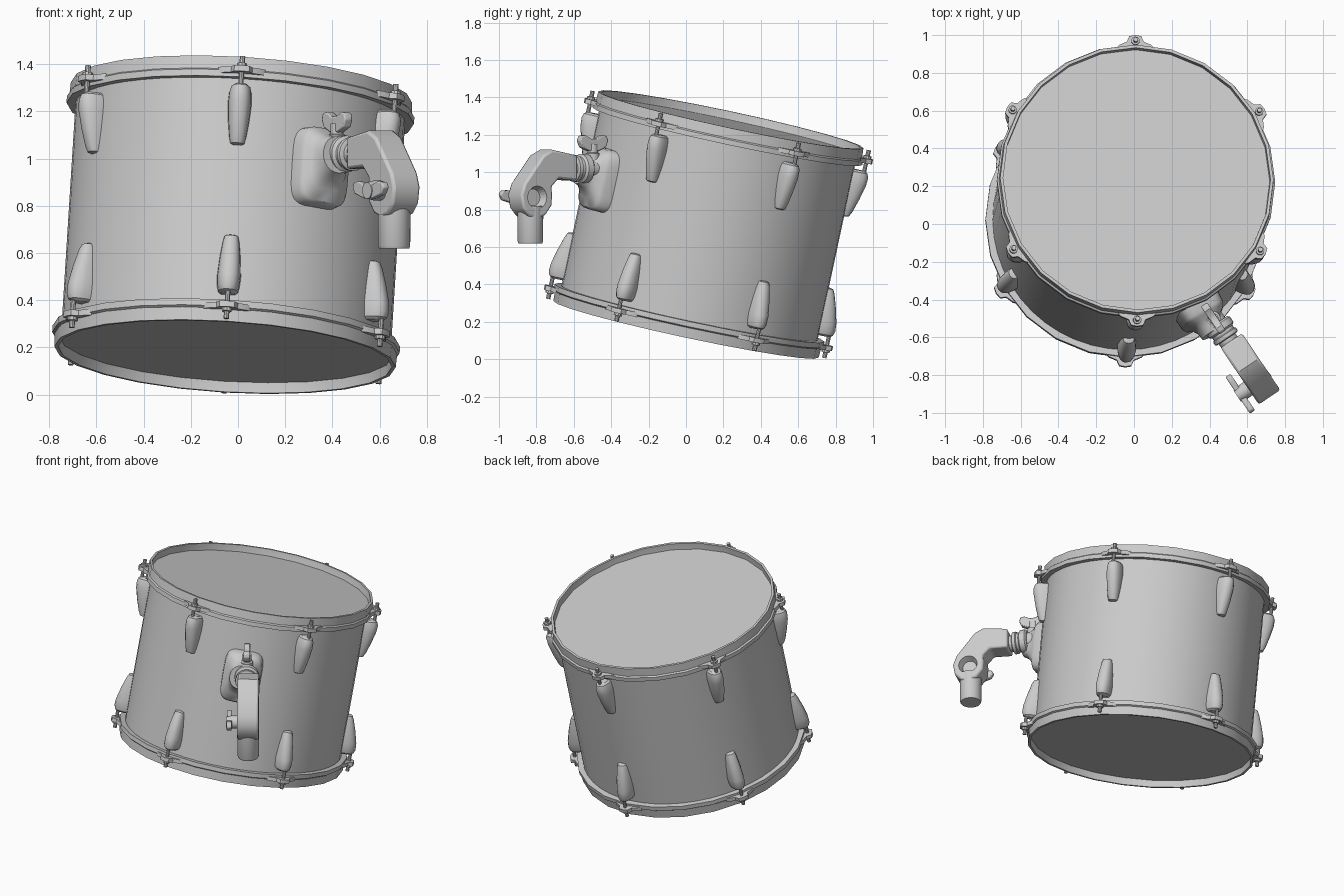
import bpy, bmesh, math
from mathutils import Matrix, Vector

if "Cube" in bpy.data.objects:
    bpy.data.objects.remove(bpy.data.objects["Cube"])

H = 1.148                      # drum length along its axis
SIDES = 24
AXIS = Vector((0.07, 0.24, 1.12)).normalized()
DRUM = Matrix.Translation((-0.055, 0, 0.16)) @ Vector((0, 0, 1)).rotation_difference(AXIS).to_matrix().to_4x4()
# arm frame: x runs outwards, y across the arm, z stays vertical
ARM = Matrix.Translation((0.42, -0.5, 0)) @ Matrix.Rotation(math.atan2(-0.83, 0.56), 4, 'Z')
FLIP = Matrix.Translation((0, 0, H)) @ Matrix.Scale(-1, 4, (0, 0, 1))


def loft(name, rings, frame, caps=True, closed=False):
    """Skin a list of equal-length point rings."""
    bm = bmesh.new()
    vr = [[bm.verts.new(frame @ Vector(p)) for p in r] for r in rings]
    n = len(vr[0])
    pairs = list(zip(vr, vr[1:])) + ([(vr[-1], vr[0])] if closed else [])
    for a, b in pairs:
        for i in range(n):
            j = (i + 1) % n
            bm.faces.new((a[i], a[j], b[j], b[i]))
    if caps and not closed:
        bm.faces.new(vr[0])
        bm.faces.new(vr[-1])
    bmesh.ops.recalc_face_normals(bm, faces=bm.faces)
    me = bpy.data.meshes.new(name)
    bm.to_mesh(me)
    bm.free()
    ob = bpy.data.objects.new(name, me)
    bpy.context.collection.objects.link(ob)
    return ob


def lathe(name, prof, frame, n=SIDES, caps=True, closed=False):
    ang = [2 * math.pi * i / n for i in range(n)]
    return loft(name, [[(r * math.cos(a), r * math.sin(a), z) for a in ang] for r, z in prof],
                frame, caps, closed)


def rounded(w, h, n=24, e=0.5):
    """Superellipse outline with half sizes w, h."""
    out = []
    for i in range(n):
        a = 2 * math.pi * i / n
        c, s = math.cos(a), math.sin(a)
        out.append((w * math.copysign(abs(c) ** e, c), h * math.copysign(abs(s) ** e, s)))
    return out


def bevel(ob, w):
    m = ob.modifiers.new("bevel", 'BEVEL')
    m.width, m.segments, m.limit_method, m.angle_limit = w, 2, 'ANGLE', math.radians(40)
    return ob


# shell
lathe("shell", [(0.70, 0.05), (0.70, H - 0.05)], DRUM, 48, caps=False)

# lug sections: height, half width, depth out of the shell
LUG = [(0.77, 0.018, 0.02), (0.775, 0.03, 0.036), (0.80, 0.036, 0.048), (0.87, 0.045, 0.07),
       (0.95, 0.051, 0.09), (0.995, 0.048, 0.093), (1.018, 0.042, 0.085), (1.028, 0.03, 0.07)]
EAR = [(0.72, -0.10), (0.735, -0.085), (0.752, -0.045), (0.782, -0.032), (0.788, 0),
       (0.782, 0.032), (0.752, 0.045), (0.735, 0.085), (0.72, 0.10)]

for end, side in (("top", DRUM), ("bottom", DRUM @ FLIP)):
    # head and hoop
    lathe(end + "_head", [(0.715, H - 0.055), (0.715, H - 0.045)], side)
    lathe(end + "_hoop", [(0.709, H), (0.725, H), (0.728, H - 0.055), (0.738, H - 0.062),
                          (0.738, H - 0.09), (0.70, H - 0.09), (0.707, H - 0.06)], side, closed=True)
    for k in range(6):
        f = side @ Matrix.Rotation(math.radians(30 + 60 * k), 4, 'Z')
        tag = f"{end}_{k + 1}"
        # lug body
        loft("lug_" + tag, [[(0.69 + x, y, h) for x, y in rounded(d, w, 16, 0.8)] for h, w, d in LUG], f)
        # hoop ear
        loft("hoop_ear_" + tag, [[(x, y, z) for x, y in EAR] for z in (H - 0.075, H - 0.05)], f)
        # tension rod with stepped head
        lathe("rod_" + tag, [(0.011, 1.0), (0.011, H - 0.05), (0.022, H - 0.05), (0.022, H - 0.036),
                             (0.012, H - 0.034), (0.012, H - 0.005)],
              f @ Matrix.Translation((0.755, 0, 0)), 10)

# bracket on the shell: out from axis, half width, half height, centre height, squareness
BR = [(0.66, 0.125, 0.172, 0.71, 0.45), (0.745, 0.12, 0.167, 0.71, 0.45), (0.765, 0.11, 0.155, 0.71, 0.5),
      (0.785, 0.085, 0.12, 0.725, 0.6), (0.82, 0.075, 0.09, 0.74, 0.8), (0.86, 0.072, 0.078, 0.745, 0.95)]
f = DRUM @ Matrix.Rotation(math.radians(-60), 4, 'Z')
loft("bracket_base", [[(r, y, hc + z) for y, z in rounded(w, h, 32, e)] for r, w, h, hc, e in BR], f)

# neck and collar
along = ARM @ Matrix.Translation((0, 0, 1.02)) @ Matrix.Rotation(math.pi / 2, 4, 'Y')
lathe("neck", [(0.055, -0.08), (0.055, 0.09), (0.05, 0.2)], along)
lathe("neck_collar", [(0.066, 0.03), (0.078, 0.04), (0.078, 0.075), (0.064, 0.085), (0.064, 0.10),
                      (0.072, 0.105), (0.072, 0.125), (0.062, 0.13)], along)

# elbow arm
ELBOW = [(0.15, 1.09), (0.31, 1.12), (0.37, 1.09), (0.49, 0.94), (0.512, 0.88), (0.50, 0.81), (0.46, 0.765),
         (0.41, 0.75), (0.355, 0.77), (0.315, 0.82), (0.31, 0.88), (0.315, 0.92), (0.27, 0.965), (0.15, 0.955)]
elbow = bevel(loft("elbow_arm", [[(s, p, z) for s, z in ELBOW] for p in (-0.055, 0.082)], ARM), 0.012)
across = ARM @ Matrix.Translation((0.411, 0, 0.865)) @ Matrix.Rotation(-math.pi / 2, 4, 'X')
cup = lathe("cup_cutter", [(0.045, 0.04), (0.068, 0.10)], across)
cup.hide_render = True
cup.hide_viewport = True
m = elbow.modifiers.new("cup", 'BOOLEAN')
m.operation, m.object, m.solver = 'DIFFERENCE', cup, 'EXACT'

# downward socket
lathe("tube_socket", [(0.064, 0.62), (0.068, 0.63), (0.07, 0.82)],
      ARM @ Matrix.Translation((0.411, 0.015, 0)))

# wing nuts
WING = [(-1, 0.3), (-0.9, 0.9), (-0.6, 1), (-0.2, 0.55), (0.2, 0.55), (0.6, 1), (0.9, 0.9), (1, 0.3),
        (0.85, -0.5), (0.3, -1), (-0.3, -1), (-0.85, -0.5)]


def wing(name, c, half_l, half_h, half_t):
    f = ARM @ Matrix.Translation(c)
    bevel(loft(name, [[(x * half_l, p, z * half_h) for x, z in WING] for p in (-half_t, half_t)], f), 0.006)


wing("side_wing_nut", (0.41, -0.105, 0.868), 0.118, 0.036, 0.016)
lathe("side_wing_stud", [(0.035, -0.125), (0.042, -0.09), (0.042, -0.04)], across)
wing("top_wing_nut", (0.0, 0.0, 1.155), 0.09, 0.043, 0.02)
lathe("top_wing_stud", [(0.04, 1.03), (0.038, 1.10), (0.028, 1.105), (0.028, 1.15)], ARM, 16)

# smooth shading with sharp edges kept
bpy.ops.object.select_all(action='DESELECT')
for ob in bpy.context.collection.objects:
    if ob.type == 'MESH' and not ob.hide_render:
        ob.select_set(True)
        bpy.context.view_layer.objects.active = ob
bpy.ops.object.shade_smooth_by_angle(angle=math.radians(35))
